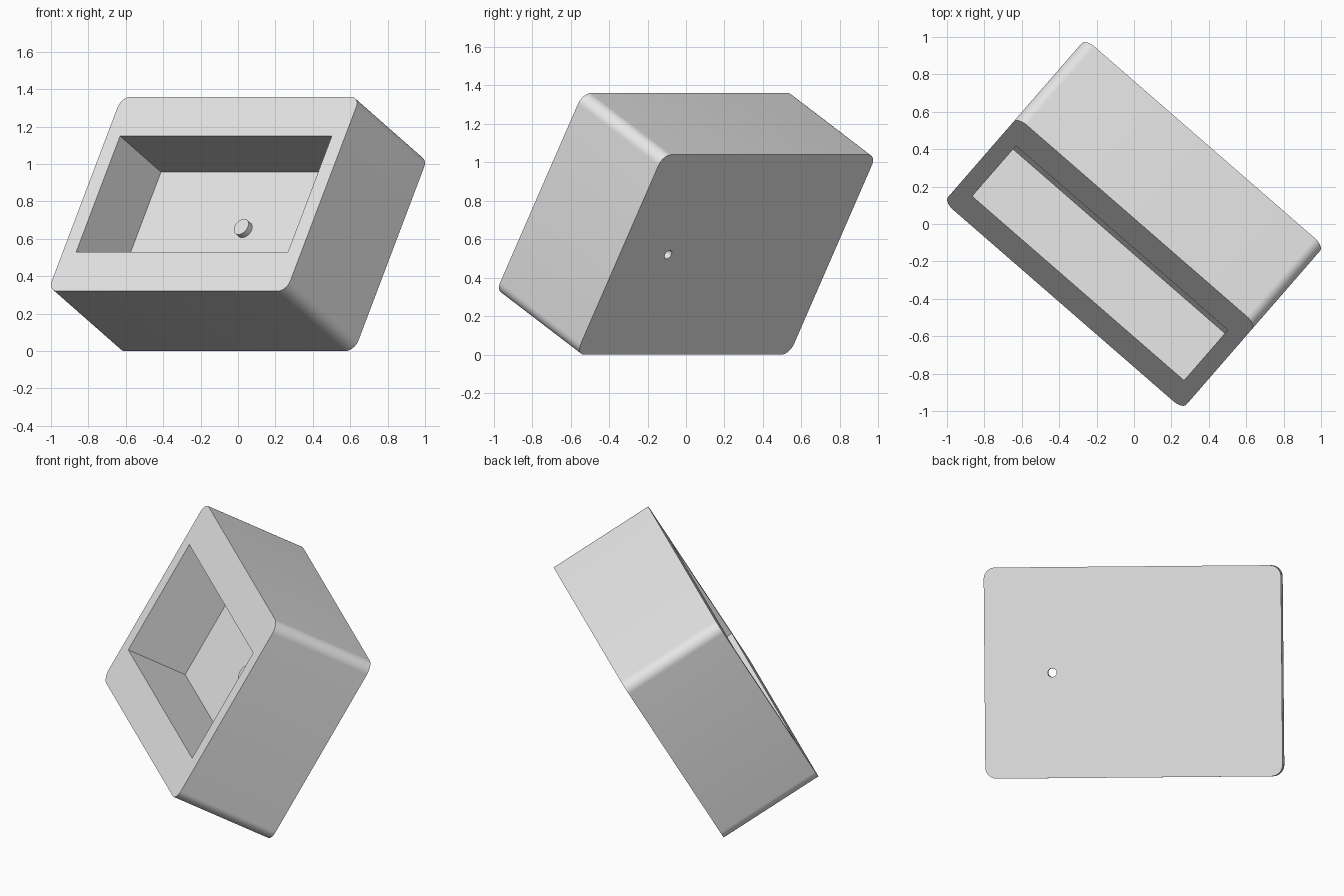
import bpy
import bmesh
import math
from mathutils import Matrix, Vector

if "Cube" in bpy.data.objects:
    bpy.data.objects.remove(bpy.data.objects["Cube"])

WIDTH, DEPTH, HEIGHT = 1.69, 0.64, 1.2
CORNER = 0.065
POCKET_W, POCKET_H, POCKET_DEPTH = 1.5, 0.715, 0.385
FLOOR_Y = -DEPTH / 2 + POCKET_DEPTH

# Tilted resting pose shared by every part
POSE = (Matrix.Translation((0, 0, 0.68))
        @ Matrix.Rotation(math.radians(-41), 4, 'Z')
        @ Matrix.Rotation(math.radians(-30), 4, 'X'))

grey = bpy.data.materials.new("light_grey")
grey.use_nodes = True
colour = (0.8, 0.8, 0.8, 1)
grey.diffuse_color = colour
grey.node_tree.nodes["Principled BSDF"].inputs["Base Color"].default_value = colour


def add_object(name, bm):
    mesh = bpy.data.meshes.new(name)
    bm.to_mesh(mesh)
    bm.free()
    mesh.materials.append(grey)
    obj = bpy.data.objects.new(name, mesh)
    bpy.context.collection.objects.link(obj)
    obj.matrix_world = POSE
    return obj


def box(name, size, centre, corner=0):
    bm = bmesh.new()
    matrix = Matrix.Translation(centre) @ Matrix.Diagonal((*size, 1))
    bmesh.ops.create_cube(bm, size=1, matrix=matrix)
    if corner:
        # Round only the edges running front to back
        edges = [e for e in bm.edges
                 if abs((e.verts[0].co - e.verts[1].co).y) > size[1] / 2]
        bmesh.ops.bevel(bm, geom=edges, offset=corner, segments=10,
                        profile=0.5, affect='EDGES')
    return add_object(name, bm)


def rod(name, radius, y0, y1, x=0):
    bm = bmesh.new()
    matrix = (Matrix.Translation(Vector((x, (y0 + y1) / 2, 0)))
              @ Matrix.Rotation(math.pi / 2, 4, 'X'))
    bmesh.ops.create_cone(bm, cap_ends=True, segments=32, radius1=radius,
                          radius2=radius, depth=y1 - y0, matrix=matrix)
    return add_object(name, bm)


def activate(obj):
    bpy.ops.object.select_all(action='DESELECT')
    obj.select_set(True)
    bpy.context.view_layer.objects.active = obj


def cut(target, cutter):
    cutter.hide_render = True
    mod = target.modifiers.new("cut", 'BOOLEAN')
    mod.operation = 'DIFFERENCE'
    mod.solver = 'EXACT'
    mod.object = cutter
    activate(target)
    bpy.ops.object.modifier_apply(modifier=mod.name)
    bpy.data.objects.remove(cutter)


# Rounded housing with a front pocket and a small hole through its floor
housing = box("housing", (WIDTH, DEPTH, HEIGHT), (0, 0, 0), CORNER)
front_gap = 0.1
cut(housing, box("pocket_cutter",
                 (POCKET_W, POCKET_DEPTH + front_gap, POCKET_H),
                 (0, FLOOR_Y - (POCKET_DEPTH + front_gap) / 2, 0)))
cut(housing, rod("hole_cutter", 0.025, FLOOR_Y - 0.1, DEPTH, x=0.46))

# Short peg in the middle of the pocket floor
peg = rod("peg", 0.048, FLOOR_Y - 0.035, FLOOR_Y + 0.02)

for part in (housing, peg):
    activate(part)
    bpy.ops.object.shade_smooth_by_angle(angle=math.radians(30))
